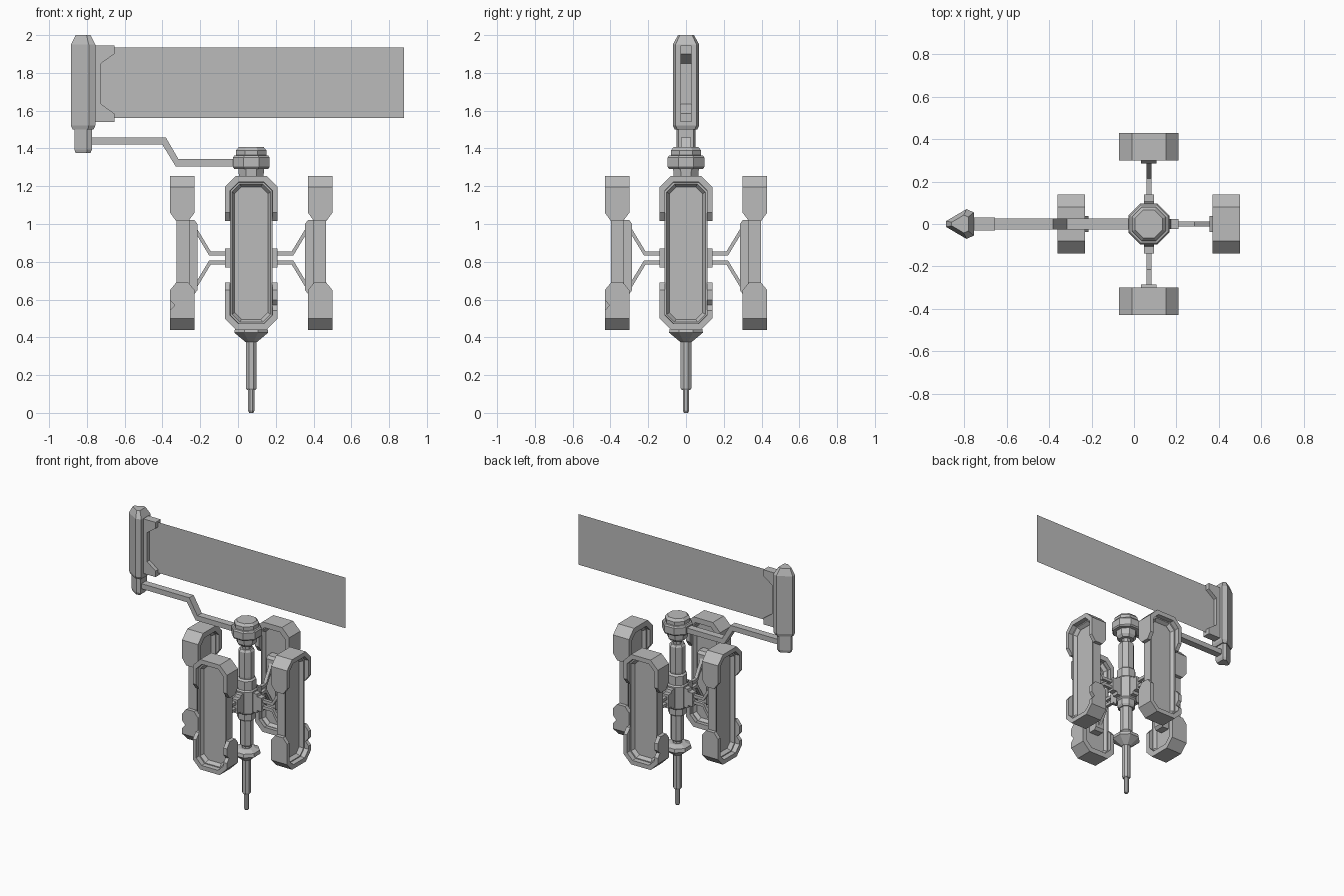
import bpy, bmesh, math
from mathutils import Matrix, Vector

cube = bpy.data.objects.get("Cube")
if cube:
    bpy.data.objects.remove(cube)

GREY = (0.5, 0.5, 0.5, 1)
mat = bpy.data.materials.new("plain grey")
mat.use_nodes = True
mat.diffuse_color = GREY
mat.node_tree.nodes["Principled BSDF"].inputs["Base Color"].default_value = GREY

CORE_X = 0.07


def finish(name, bm, matrix=None):
    bmesh.ops.recalc_face_normals(bm, faces=bm.faces)
    mesh = bpy.data.meshes.new(name)
    bm.to_mesh(mesh)
    bm.free()
    mesh.materials.append(mat)
    ob = bpy.data.objects.new(name, mesh)
    bpy.context.scene.collection.objects.link(ob)
    if matrix:
        mesh.transform(matrix)
    return ob


def loft(loops, ring=False):
    """Bridge equal loops; ring joins last to first, otherwise ends are capped."""
    bm = bmesh.new()
    rows = [[bm.verts.new(p) for p in loop] for loop in loops]
    pairs = list(zip(rows, rows[1:]))
    if ring:
        pairs.append((rows[-1], rows[0]))
    else:
        bm.faces.new(rows[0])
        bm.faces.new(rows[-1])
    n = len(rows[0])
    for a, b in pairs:
        for i in range(n):
            j = (i + 1) % n
            bm.faces.new((a[i], a[j], b[j], b[i]))
    return bm


def prism(points, half, axis="y", centre=0):
    """Extrude a 2D outline across y (x,z points) or across x (y,z points)."""
    sides = (centre - half, centre + half)
    if axis == "y":
        return loft([[(p, s, q) for p, q in points] for s in sides])
    return loft([[(s, p, q) for p, q in points] for s in sides])


def turned(profile):
    """Eight-sided solid from (flat radius, height) pairs."""
    k = 1 / math.cos(math.pi / 8)
    angles = [math.pi / 8 + i * math.pi / 4 for i in range(8)]
    return loft([[(r * k * math.cos(a), r * k * math.sin(a), z) for a in angles]
                 for r, z in profile])


def cut_corner(w, lo, hi, c, r):
    """Upright rectangle with cut corners, facing the front at radius r."""
    pts = [(w - c, lo), (w, lo + c), (w, hi - c), (w - c, hi),
           (c - w, hi), (-w, hi - c), (-w, lo + c), (c - w, lo)]
    return [(x, -r, z) for x, z in pts]


def clip(bm, co, normal):
    """Remove everything on the normal's side and close the cut."""
    res = bmesh.ops.bisect_plane(bm, geom=bm.verts[:] + bm.edges[:] + bm.faces[:],
                                 plane_co=co, plane_no=normal, clear_outer=True)
    edges = [e for e in res["geom_cut"] if isinstance(e, bmesh.types.BMEdge)]
    bmesh.ops.holes_fill(bm, edges=[e for e in edges if e.is_boundary], sides=0)


# Central body
to_core = Matrix.Translation((CORE_X, 0, 0))
finish("head", turned([(.05, 1.23), (.065, 1.25), (.068, 1.29), (.09, 1.292),
                       (.097, 1.302), (.097, 1.352), (.09, 1.362), (.08, 1.364),
                       (.08, 1.39), (.065, 1.408)]), to_core)
finish("upper_shaft", turned([(.03, 1.25), (.03, 1.2), (.042, 1.2), (.052, 1.185),
                              (.052, 1.0), (.045, .96)]), to_core)
finish("hub", turned([(.045, .99), (.062, .975), (.062, .91), (.07, .9), (.07, .74),
                      (.06, .73), (.06, .69), (.05, .675)]), to_core)
finish("lower_shaft", turned([(.043, .7), (.043, .49), (.03, .48), (.03, .43)]), to_core)
finish("lower_flange", turned([(.05, .465), (.085, .45), (.09, .425), (.03, .375)]), to_core)
finish("probe_rod", turned([(.028, .39), (.028, .13), (.022, .12)]), to_core)
finish("probe_tip", turned([(.017, .13), (.017, .012), (.011, 0)]), to_core)


# Pod end caps: full ring clipped to its end, with tapered inner ends
def end_cap(top):
    z_end, z_full, d = (1.015, 1.06, -1) if top else (.69, .65, 1)
    bm = loft([cut_corner(.14, .44, 1.255, .06, .30),
               cut_corner(.14, .44, 1.255, .06, .43),
               cut_corner(.112, .472, 1.222, .045, .43),
               cut_corner(.108, .478, 1.216, .045, .30)], ring=True)
    clip(bm, (0, 0, z_end), (0, 0, d))
    slope, rise = abs(z_full - z_end), .033
    clip(bm, (0, -.43, z_full), Vector((0, -slope, d * rise)).normalized())
    clip(bm, (0, -.30, z_full), Vector((0, slope, d * rise)).normalized())
    return finish("upper_cap" if top else "lower_cap", bm)


upper = end_cap(True)
lower = end_cap(False)

# Small notch in one side of the lower cap
cutter = finish("notch_cutter", prism([(-.45, .62), (-.45, .52), (-.405, .57)], .03, "x", .14))
cutter.hide_render = True
mod = lower.modifiers.new("notch", "BOOLEAN")
mod.object = cutter
mod.solver = "EXACT"
graph = bpy.context.evaluated_depsgraph_get()
notched = bpy.data.meshes.new_from_object(lower.evaluated_get(graph))
lower.modifiers.clear()
lower.data = notched
bpy.data.objects.remove(cutter)

# Pod frame, recessed panel and rear bracket
frame = finish("pod_frame", loft([cut_corner(.113, .47, 1.225, .045, .328),
                                  cut_corner(.113, .47, 1.225, .045, .396),
                                  cut_corner(.102, .48, 1.212, .042, .396),
                                  cut_corner(.088, .495, 1.196, .036, .372),
                                  cut_corner(.088, .495, 1.196, .036, .350),
                                  cut_corner(.102, .48, 1.212, .042, .328)], ring=True))
panel = finish("pod_panel", loft([cut_corner(.092, .49, 1.2, .037, .352),
                                  cut_corner(.092, .49, 1.2, .037, .370)]))
bracket = finish("pod_bracket", prism([(-.36, .63), (-.30, .63), (-.285, .65), (-.285, 1.0),
                                       (-.30, 1.02), (-.36, 1.02)], .037, "x"))

# Hub port and bent struts
port = finish("hub_port", prism([(-.06, .75), (-.1, .75), (-.105, .77), (-.14, .77),
                                 (-.14, .87), (-.105, .87), (-.1, .89), (-.06, .89)], .024, "x"))
struts = []
for s in (1, -1):
    path = [(-.12, .012), (-.222, .012), (-.29, .125), (-.29, .16),
            (-.214, .034), (-.12, .034)]
    struts.append(finish("strut_upper" if s > 0 else "strut_lower",
                         prism([(y, .82 + s * h) for y, h in path], .012, "x")))

# Four matching pods around the hub
for part in [upper, lower, frame, panel, bracket, port] + struts:
    base = part.name
    for k, side in enumerate(("front", "left", "back", "right")):
        ob = part if k == 0 else part.copy()
        if k:
            bpy.context.scene.collection.objects.link(ob)
        ob.name = side + "_" + base
        ob.matrix_world = to_core @ Matrix.Rotation(k * math.pi / 2, 4, "Z")

# Cranked arm from the head to the mast
finish("cranked_arm", prism([(0, 1.305), (-.33, 1.305), (-.4, 1.42), (-.8, 1.42),
                             (-.8, 1.458), (-.382, 1.458), (-.315, 1.343), (0, 1.343)], .026))


# Wedge-section mast
def wedge(s, z):
    outline = [(-.885, -.014), (-.79, -.07), (-.755, -.055),
               (-.755, .055), (-.79, .07), (-.885, .014)]
    return [(-.82 + (x + .82) * s, y * s, z) for x, y in outline]


finish("mast", loft([wedge(.85, 1.5), wedge(1, 1.522), wedge(1, 1.95), wedge(.6, 2.0)]))
finish("mast_foot", loft([wedge(.6, 1.375), wedge(.72, 1.395), wedge(.72, 1.52)]))

# Clamp and banner
finish("banner_clamp", prism([(-.78, 1.945), (-.655, 1.945), (-.655, 1.9), (-.725, 1.85),
                              (-.725, 1.635), (-.655, 1.585), (-.655, 1.54), (-.78, 1.54)], .03))
bm = bmesh.new()
bm.faces.new([bm.verts.new((x, 0, z)) for x, z in
              ((-.74, 1.56), (.88, 1.56), (.88, 1.935), (-.74, 1.935))])
finish("banner", bm)
